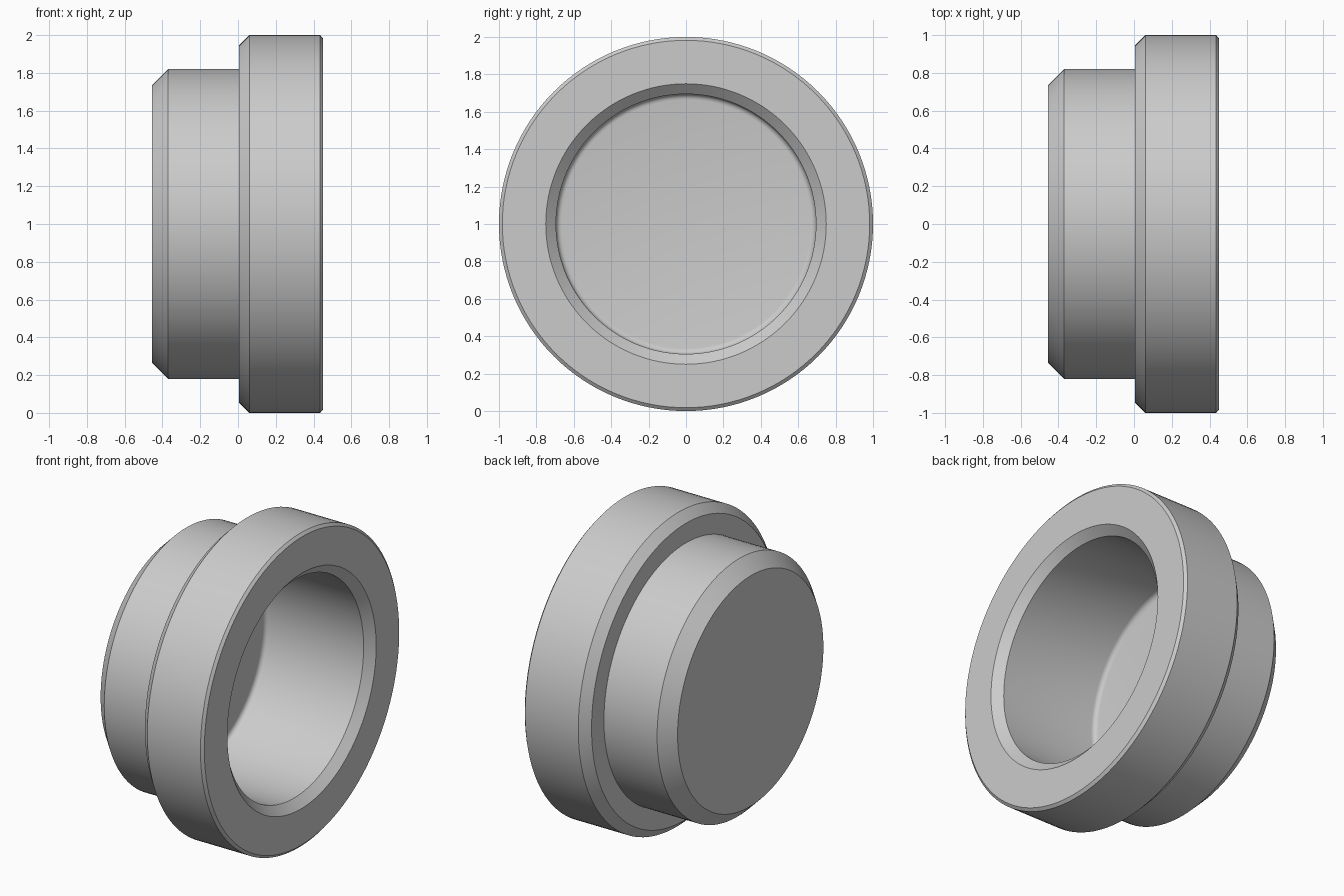
import bpy, bmesh, math
from mathutils import Matrix

if "Cube" in bpy.data.objects:
    bpy.data.objects.remove(bpy.data.objects["Cube"])

# Half profile of the cup as (x, radius), closed on the axis at both ends
FLOOR_X, BORE_R, FILLET = -0.29, 0.695, 0.03
profile = [
    (-0.455, 0.0), (-0.455, 0.735), (-0.37, 0.82),   # closed end, chamfer
    (0.005, 0.82), (0.005, 0.945), (0.06, 1.0),      # shoulder and flange
    (0.435, 1.0), (0.45, 0.982),                     # outer rim chamfer
    (0.45, 0.75), (0.40, BORE_R),                    # inner rim chamfer
]
# Small fillet where the bore meets its floor
for i in range(5):
    a = math.radians(90 - 22.5 * i)
    profile.append((FLOOR_X + FILLET - FILLET * math.cos(a),
                    BORE_R - FILLET + FILLET * math.sin(a)))
profile[-5:] = [(FLOOR_X + FILLET * (1 - math.cos(t)), BORE_R - FILLET * (1 - math.sin(t)))
                for t in (math.radians(90 - 22.5 * i) for i in range(5))]
profile.append((FLOOR_X, 0.0))

# Spin the profile around the x axis
bm = bmesh.new()
verts = [bm.verts.new((x, 0, r)) for x, r in profile]
edges = [bm.edges.new(pair) for pair in zip(verts, verts[1:])]
bmesh.ops.spin(bm, geom=verts + edges, cent=(0, 0, 0), axis=(1, 0, 0),
               angle=2 * math.pi, steps=128, use_merge=True)
bmesh.ops.remove_doubles(bm, verts=bm.verts, dist=1e-4)
bmesh.ops.recalc_face_normals(bm, faces=bm.faces)
bmesh.ops.transform(bm, matrix=Matrix.Translation((0, 0, 1)), verts=bm.verts)

mesh = bpy.data.meshes.new("flanged_cup")
bm.to_mesh(mesh)
bm.free()
cup = bpy.data.objects.new("flanged_cup", mesh)
bpy.context.collection.objects.link(cup)

# Smooth walls, crisp chamfers
bpy.context.view_layer.objects.active = cup
cup.select_set(True)
bpy.ops.object.shade_smooth_by_angle(angle=math.radians(30))
